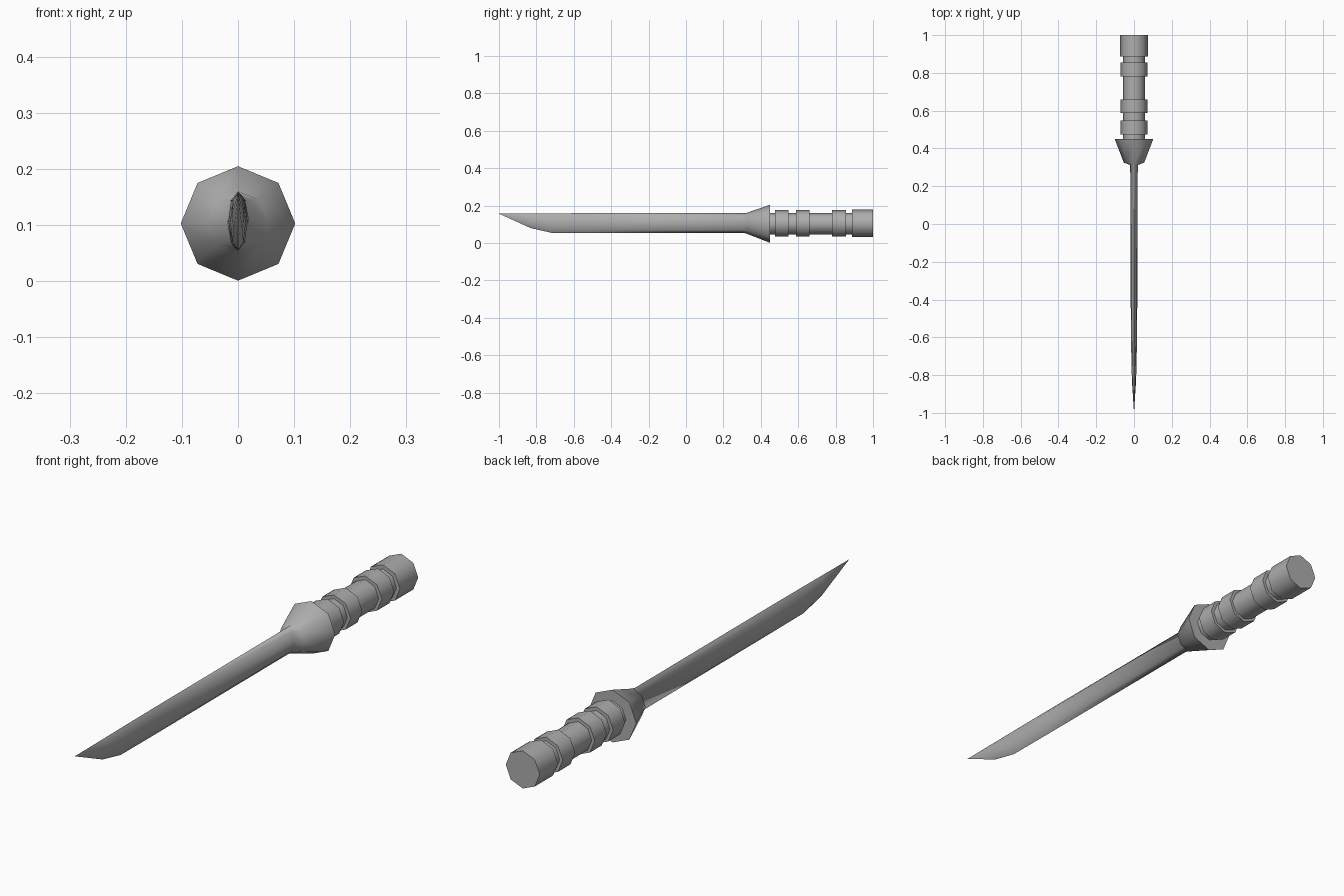
import bpy, bmesh, math

cube = bpy.data.objects.get("Cube")
if cube:
    bpy.data.objects.remove(cube, do_unlink=True)

SIDES = 8
AXIS_Z = 0.104

steel = bpy.data.materials.new("grey steel")
steel.use_nodes = True
GREY = (0.42, 0.42, 0.42, 1)
steel.diffuse_color = GREY
steel.node_tree.nodes["Principled BSDF"].inputs["Base Color"].default_value = GREY


def loft(name, stations, tip=None):
    """Skin octagonal sections (y, half width, half height, centre z) along y."""
    bm = bmesh.new()
    rings = []
    for y, rx, rz, cz in stations:
        angles = [math.tau * i / SIDES for i in range(SIDES)]
        rings.append([bm.verts.new((rx * math.sin(a), y, cz + rz * math.cos(a)))
                      for a in angles])
    for a, b in zip(rings, rings[1:]):
        for i in range(SIDES):
            j = (i + 1) % SIDES
            bm.faces.new((a[i], a[j], b[j], b[i]))
    bm.faces.new(rings[-1])
    if tip:
        point = bm.verts.new(tip)
        for i in range(SIDES):
            bm.faces.new((point, rings[0][i], rings[0][(i + 1) % SIDES]))
    else:
        bm.faces.new(rings[0])
    bmesh.ops.recalc_face_normals(bm, faces=bm.faces)
    mesh = bpy.data.meshes.new(name)
    bm.to_mesh(mesh)
    bm.free()
    mesh.materials.append(steel)
    obj = bpy.data.objects.new(name, mesh)
    bpy.context.collection.objects.link(obj)
    bpy.ops.object.select_all(action="DESELECT")
    obj.select_set(True)
    bpy.context.view_layer.objects.active = obj
    bpy.ops.object.shade_smooth_by_angle(angle=math.radians(85))
    return obj


def collar(name, y0, y1, radius, z=AXIS_Z):
    return loft(name, [(y0, radius, radius, z), (y1, radius, radius, z)])


# Blade flowing into the flared guard
loft("blade_and_guard", [
    (-0.83, 0.011, 0.039, 0.119),
    (-0.72, 0.014, 0.052, 0.107),
    (-0.50, 0.017, 0.053, 0.107),
    (0.312, 0.020, 0.053, 0.107),
    (0.325, 0.054, 0.056, 0.106),
    (0.450, 0.102, 0.102, 0.103),
], tip=(0, -1, 0.157))

# Grip with raised rings and pommel
collar("grip", 0.44, 0.90, 0.058)
for number, (start, end) in enumerate([(0.475, 0.548), (0.588, 0.66), (0.78, 0.856)], 1):
    collar(f"grip_ring_{number}", start, end, 0.071, 0.1055)
collar("pommel", 0.888, 1.0, 0.073, 0.1055)
